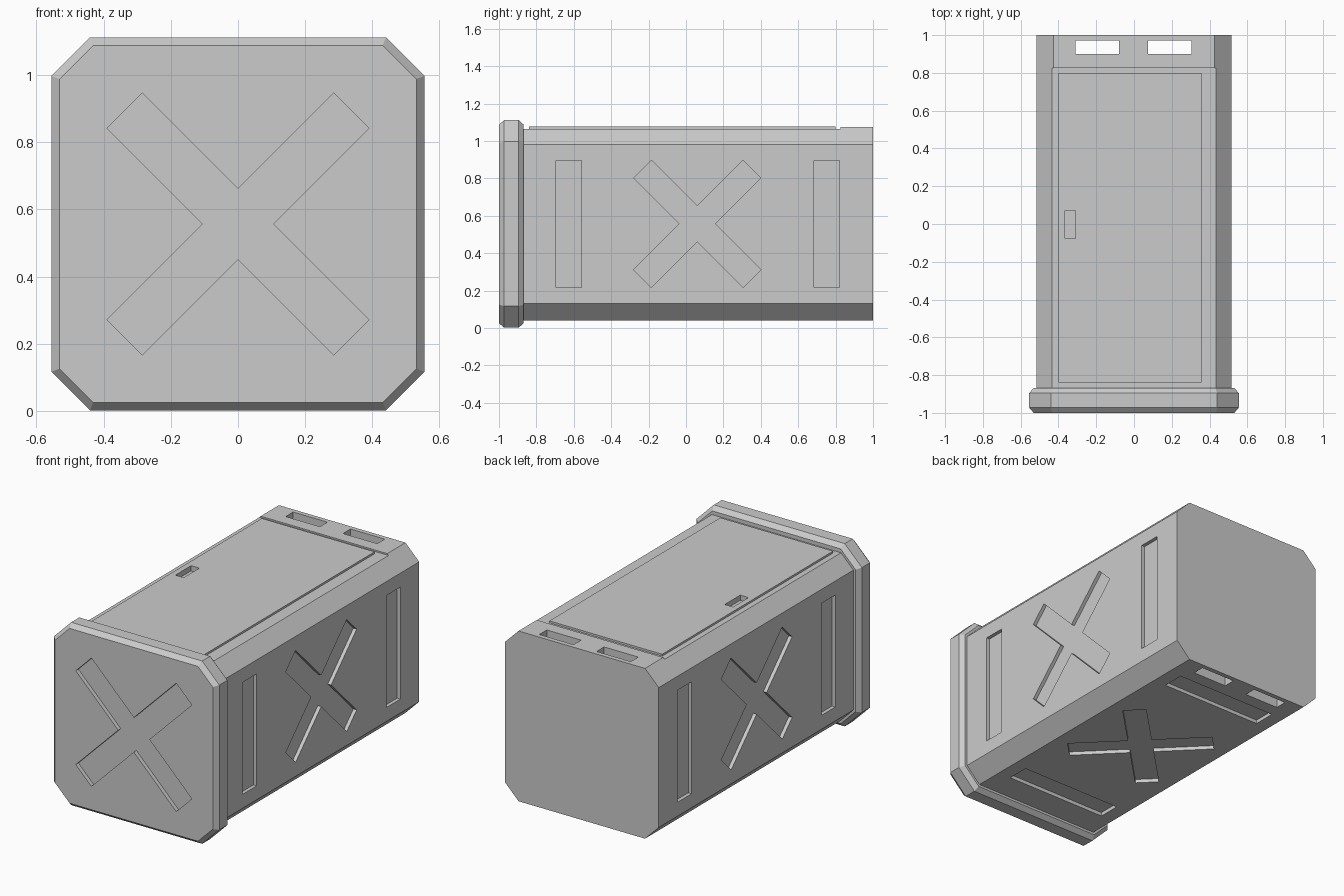
import bpy, bmesh, math
from mathutils import Matrix, Vector

cube = bpy.data.objects.get("Cube")
if cube:
    bpy.data.objects.remove(cube, do_unlink=True)

MID = 0.557          # height of the long axis
DEPTH = 0.022        # depth of the recessed panels

grey = bpy.data.materials.new("plain grey")
grey.use_nodes = True
colour = (0.6, 0.6, 0.6, 1)
grey.diffuse_color = colour
grey.node_tree.nodes["Principled BSDF"].inputs["Base Color"].default_value = colour


def finish(bm, name):
    bmesh.ops.recalc_face_normals(bm, faces=bm.faces)
    mesh = bpy.data.meshes.new(name)
    bm.to_mesh(mesh)
    bm.free()
    mesh.materials.append(grey)
    obj = bpy.data.objects.new(name, mesh)
    bpy.context.scene.collection.objects.link(obj)
    return obj


def octagon(half, chamfer):
    a, b = half, half - chamfer
    return [(b, a), (a, b), (a, -b), (b, -a), (-b, -a), (-a, -b), (-a, b), (-b, a)]


def loft(name, sections):
    """Skin octagons given as (y, half width, chamfer)."""
    bm = bmesh.new()
    rings = [[bm.verts.new((x, y, MID + z)) for x, z in octagon(h, c)]
             for y, h, c in sections]
    for r, s in zip(rings, rings[1:]):
        for i in range(8):
            j = (i + 1) % 8
            bm.faces.new((r[i], r[j], s[j], s[i]))
    bm.faces.new(rings[0])
    bm.faces.new(rings[-1])
    return finish(bm, name)


def prism(bm, outline, origin, u, v, depth):
    """Extrude a flat outline to both sides of the plane spanned by u and v."""
    o, u, v = Vector(origin), Vector(u), Vector(v)
    n = u.cross(v) * depth
    low, high = [[bm.verts.new(o + u * a + v * b + n * s) for a, b in outline]
                 for s in (-1, 1)]
    bm.faces.new(low)
    bm.faces.new(high)
    for i in range(len(outline)):
        j = (i + 1) % len(outline)
        bm.faces.new((low[i], low[j], high[j], high[i]))


def rect(x0, x1, y0, y1):
    return [(x0, y0), (x1, y0), (x1, y1), (x0, y1)]


def cross(length, width):
    pts = []
    for k in range(4):
        turn = Matrix.Rotation(math.radians(45 + 90 * k), 2)
        for p in ((length, -width), (length, width), (width, width)):
            pts.append(tuple(turn @ Vector(p)))
    return pts


def carve(obj, bm):
    """Subtract the cutter and keep only the result."""
    cutter = finish(bm, "cutter")
    cutter.hide_render = True
    mod = obj.modifiers.new("carve", "BOOLEAN")
    mod.operation, mod.solver, mod.object = "DIFFERENCE", "EXACT", cutter
    bpy.context.view_layer.update()
    deps = bpy.context.evaluated_depsgraph_get()
    mesh = bpy.data.meshes.new_from_object(obj.evaluated_get(deps))
    obj.modifiers.clear()
    obj.data = mesh
    bpy.data.objects.remove(cutter, do_unlink=True)


X, Y, Z = (1, 0, 0), (0, 1, 0), (0, 0, 1)
HALF = 0.517

# Body: long chamfered box
body = loft("crate_body", [(-0.92, HALF, 0.092), (1.0, HALF, 0.092)])

# Lowered deck that the lid sits on
bm = bmesh.new()
prism(bm, rect(-0.7, 0.7, -1.1, 0.825), (0, 0, 1.165), X, Y, 0.1)
carve(body, bm)

# Recessed bars and crosses on both sides and the underside
bm = bmesh.new()
for origin, across in (((HALF, 0, MID), Z), ((-HALF, 0, MID), Z), ((0, 0, MID - HALF), X)):
    for y0, y1 in ((-0.695, -0.56), (0.685, 0.82)):
        prism(bm, rect(y0, y1, -0.34, 0.34), origin, Y, across, DEPTH)
    centre = Vector(origin) + Vector((0, 0.06, 0))
    prism(bm, cross(0.414, 0.067), centre, Y, across, DEPTH)
# Grip slots passing right through the rear
for x0, x1 in ((-0.31, -0.08), (0.075, 0.305)):
    prism(bm, rect(x0, x1, 0.9, 0.972), (0, 0, MID), X, Y, 0.8)
carve(body, bm)

# Lid with a latch pocket
bm = bmesh.new()
prism(bm, rect(-0.4, 0.358, -0.84, 0.8), (0, 0, 1.057), X, Y, 0.02)
lid = finish(bm, "lid")
for obj, depth in ((lid, 0.1), (body, 0.03)):
    bm = bmesh.new()
    prism(bm, rect(-0.366, -0.31, -0.078, 0.072), (0, 0, 1.075), X, Y, depth)
    carve(obj, bm)

# End cap with bevelled rims and a recessed cross
cap = loft("front_cap", [(-1.0, 0.531, 0.1), (-0.972, 0.555, 0.115),
                         (-0.895, 0.555, 0.115), (-0.868, 0.531, 0.1)])
bm = bmesh.new()
prism(bm, cross(0.477, 0.074), (0, -1, MID), X, Z, 0.025)
carve(cap, bm)
